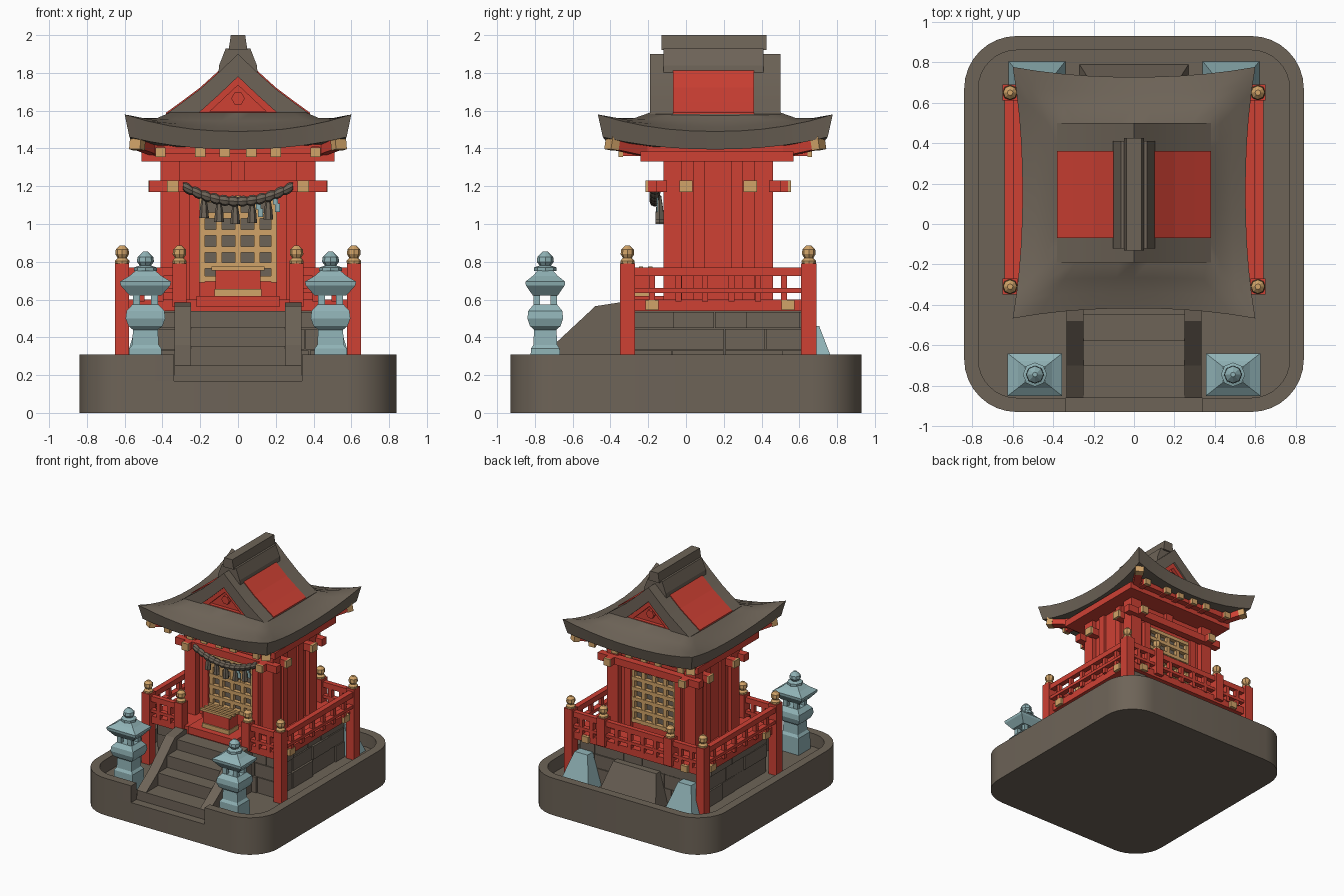
import bpy, bmesh, math, random
from mathutils import Matrix, Vector

if "Cube" in bpy.data.objects:
    bpy.data.objects.remove(bpy.data.objects["Cube"])

random.seed(4)


def material(name, rgb):
    m = bpy.data.materials.new(name)
    m.diffuse_color = (*rgb, 1)
    m.use_nodes = True
    m.node_tree.nodes["Principled BSDF"].inputs["Base Color"].default_value = m.diffuse_color
    return m


STONE = material("brown_stone", (0.155, 0.127, 0.097))
RED = material("red_paint", (0.62, 0.052, 0.034))
GOLD = material("pale_gold", (0.64, 0.37, 0.14))
BLUE = material("blue_stone", (0.28, 0.45, 0.47))


def finish(name, bm, mat, smooth=False):
    bmesh.ops.recalc_face_normals(bm, faces=bm.faces)
    me = bpy.data.meshes.new(name)
    bm.to_mesh(me)
    bm.free()
    me.materials.append(mat)
    ob = bpy.data.objects.new(name, me)
    bpy.context.collection.objects.link(ob)
    if smooth:
        bpy.ops.object.select_all(action='DESELECT')
        ob.select_set(True)
        bpy.context.view_layer.objects.active = ob
        bpy.ops.object.shade_smooth_by_angle(angle=math.radians(30))
    return ob


def boxes(name, mat, items):
    """items: (x0, x1, y0, y1, z0, z1) for each box"""
    bm = bmesh.new()
    for x0, x1, y0, y1, z0, z1 in items:
        mid = Vector((x0 + x1, y0 + y1, z0 + z1)) / 2
        size = (abs(x1 - x0), abs(y1 - y0), z1 - z0, 1)
        bmesh.ops.create_cube(bm, size=1, matrix=Matrix.Translation(mid) @ Matrix.Diagonal(size))
    return finish(name, bm, mat)


def mirror(items):
    return items + [(-b, -a, *r) for a, b, *r in items]


def loft(name, mat, ringsets, smooth=False):
    """ringsets: list of lofts, each a list of rings with equal point counts"""
    bm = bmesh.new()
    for rings in ringsets:
        vs = [[bm.verts.new(p) for p in r] for r in rings]
        n = len(vs[0])
        for a, b in zip(vs, vs[1:]):
            for i in range(n):
                bm.faces.new((a[i], a[(i + 1) % n], b[(i + 1) % n], b[i]))
        bm.faces.new(vs[0][::-1])
        bm.faces.new(vs[-1])
    return finish(name, bm, mat, smooth)


def prism_y(pts, y0, y1):
    return [[(x, y, z) for x, z in pts] for y in (y0, y1)]


def prism_x(pts, x0, x1):
    return [[(x, y, z) for y, z in pts] for x in (x0, x1)]


def rect(cx, cy, hx, hy, z):
    return [(cx - hx, cy - hy, z), (cx + hx, cy - hy, z), (cx + hx, cy + hy, z), (cx - hx, cy + hy, z)]


def lathe(cx, cy, prof, n=8):
    return [[(cx + r * math.cos(2 * math.pi * i / n), cy + r * math.sin(2 * math.pi * i / n), z)
             for i in range(n)] for r, z in prof]


def rounded(hx, hy, r, n=8):
    """rounded rectangle starting at front right, going round counterclockwise"""
    pts = []
    for k, (sx, sy) in enumerate([(1, -1), (1, 1), (-1, 1), (-1, -1)]):
        for i in range(n + 1):
            a = math.radians(-90 + 90 * k + 90 * i / n)
            pts.append((sx * (hx - r) + r * math.cos(a), sy * (hy - r) + r * math.sin(a)))
    return pts


def at(pts, *zs):
    return [[(x, y, z) for x, y in pts] for z in zs]


# Base tray: slab, floor and a rim open at the stairs
outer, inner = rounded(0.84, 0.93, 0.26), rounded(0.77, 0.86, 0.19)
rim = [(0.34, -0.93)] + outer + [(-0.34, -0.93), (-0.34, -0.86)] + inner[::-1] + [(0.34, -0.86)]
loft("base_slab", STONE, [at(outer, 0, 0.17)], True)
loft("base_floor", STONE, [at(inner, 0.16, 0.2)])
loft("base_rim", STONE, [at(rim, 0.17, 0.31)], True)

# Stone platform with irregular courses
blocks = [(-0.53, 0.53, -0.27, 0.62, 0.19, 0.54)]
for z0, z1 in ((0.2, 0.33), (0.335, 0.445), (0.45, 0.535)):
    for s in (-1, 1):
        y = -0.28
        while y < 0.62:
            e = min(y + random.uniform(0.16, 0.32), 0.625)
            o = s * random.uniform(0.54, 0.56)
            blocks.append((min(o, s * 0.4), max(o, s * 0.4), y, e - 0.006, z0, z1))
            y = e
        x = -0.54
        while x < 0.54:
            e = min(x + random.uniform(0.16, 0.32), 0.545)
            o = random.uniform(0.005, 0.02)
            blocks.append((x, e - 0.006, *((-0.28 - o, 0) if s < 0 else (0.3, 0.62 + o)), z0, z1))
            x = e
boxes("stone_platform", STONE, blocks)

# Stairs and sloping side walls
boxes("stone_steps", STONE, [(-0.255, 0.255, y, -0.24, 0.17, z) for y, z in
                             ((-0.86, 0.25), (-0.70, 0.355), (-0.58, 0.455), (-0.45, 0.54))])
cheek = [(-0.86, 0.17), (-0.86, 0.25), (-0.70, 0.36), (-0.48, 0.565), (-0.35, 0.585), (-0.27, 0.55), (-0.27, 0.17)]
loft("stair_walls", STONE, [prism_x(cheek, 0.25, 0.335), prism_x(cheek, -0.335, -0.25)])

# Sloped stones behind the platform
loft("back_stone_slope", STONE, [[rect(0, 0.69, 0.27, 0.10, 0.2), rect(0, 0.64, 0.20, 0.04, 0.46)]])
loft("back_blue_stones", BLUE, [[rect(s * 0.48, 0.72, 0.14, 0.085, 0.2), rect(s * 0.48, 0.67, 0.06, 0.035, 0.46)]
                                for s in (-1, 1)])

# Veranda floor and fence
boxes("veranda_floor", RED, [(-0.61, 0.61, -0.32, 0.66, 0.54, 0.60), (-0.22, 0.22, -0.35, -0.12, 0.56, 0.62)])
posts = [(s * x, y) for s in (-1, 1) for x in (0.613, 0.31) for y in (-0.31, 0.65)]
boxes("fence_posts", RED, [(x - 0.037, x + 0.037, y - 0.04, y + 0.04, 0.2 if abs(x) > 0.5 else 0.56, 0.79)
                           for x, y in posts])
loft("post_finials", GOLD, [lathe(x, y, [(0.036, 0.78), (0.038, 0.805), (0.024, 0.82), (0.036, 0.84),
                                         (0.034, 0.865), (0.014, 0.885)]) for x, y in posts], True)
rails = []
for z0, z1 in ((0.725, 0.77), (0.635, 0.66)):
    rails += mirror([(0.595, 0.64, -0.31, 0.65, z0, z1), (0.31, 0.61, -0.33, -0.29, z0, z1)])
    rails.append((-0.61, 0.61, 0.63, 0.67, z0, z1))
rails += mirror([(0.602, 0.632, y - 0.016, y + 0.016, 0.59, 0.73) for y in (-0.18, -0.04, 0.1, 0.24, 0.38, 0.52)])
rails += mirror([(x - 0.016, x + 0.016, -0.328, -0.292, 0.59, 0.73) for x in (0.41, 0.51)])
rails += mirror([(x - 0.016, x + 0.016, 0.632, 0.668, 0.59, 0.73) for x in (0.06, 0.18, 0.41, 0.51)])
boxes("fence_rails", RED, rails)
boxes("floor_beam_ends", GOLD, mirror([(0.60, 0.635, y - 0.035, y + 0.035, 0.545, 0.598) for y in (-0.18, 0.54)]
                                      + [(0.43, 0.49, 0.65, 0.685, 0.545, 0.598)]))

# Hall: walls, posts, beams
boxes("hall_walls", RED, mirror([(0.2, 0.375, -0.07, 0.41, 0.59, 1.36)]) +
      [(-0.3, 0.3, -0.07, 0.41, 1.14, 1.36), (-0.3, 0.3, -0.07, 0.41, 0.59, 0.70)])
boxes("hall_posts", RED, mirror([(0.31, 0.41, y - 0.05, y + 0.05, 0.59, 1.36) for y in (-0.07, 0.41)] +
                                [(0.205, 0.26, y - 0.03, y + 0.03, 0.59, 1.17) for y in (-0.075, 0.415)] +
                                [(0.36, 0.395, y - 0.03, y + 0.03, 0.59, 1.36) for y in (0.07, 0.27)]) +
      [(-0.035, 0.035, -0.1, 0.44, 1.2, 1.36)])
boxes("tie_beams", RED, mirror([(0.315, 0.375, -0.20, 0.54, 1.17, 1.23)]) +
      [(-0.46, 0.46, y - 0.03, y + 0.03, 1.17, 1.23) for y in (0.0, 0.34)] +
      [(-0.47, 0.47, y - 0.03, y + 0.03, 1.17, 1.23) for y in (-0.13, 0.47)])
boxes("tie_beam_ends", GOLD, mirror([(0.315, 0.375, y - 0.01, y + 0.01, 1.17, 1.23) for y in (-0.205, 0.545)] +
                                    [(0.455, 0.475, y - 0.035, y + 0.035, 1.17, 1.23) for y in (0.0, 0.34)]))
boxes("eave_beams", RED, [(-0.51, 0.51, -0.24, 0.57, 1.33, 1.385), (-0.45, 0.45, -0.3, 0.62, 1.37, 1.42)])

# Lattice doors, front and back
boxes("door_backing", STONE, [(-0.21, 0.21, -0.055, 0.395, 0.69, 1.15)])
bars = []
for y0, y1, cols, zs in ((-0.085, -0.055, (0.1, 0.19), (0.71, 0.78, 0.865, 0.955, 1.045, 1.13)),
                         (0.395, 0.425, (0.1, 0.195), (0.71, 0.80, 0.89, 0.975, 1.06, 1.14))):
    bars += [(x - 0.016, x + 0.016, y0, y1, 0.69, 1.15) for x in (0, *(s * c for s in (-1, 1) for c in cols))]
    bars += [(-0.206, 0.206, y0 - 0.004, y1 + 0.004, z - 0.015, z + 0.015) for z in zs]
boxes("lattice_doors", GOLD, bars)

# Offering box
boxes("offering_box", RED, [(-0.12, 0.12, -0.29, -0.18, 0.65, 0.755)])
boxes("offering_box_trim", GOLD, [(-0.125, 0.125, -0.30, -0.17, 0.62, 0.655)] +
      [(-0.14, 0.14, y, y + 0.022, 0.755, 0.775) for y in (-0.30, -0.25, -0.20)])

# Sacred rope with hanging tassels and paper strips
def sag(x):
    return 1.12 + 0.08 * (x / 0.29) ** 2


rope = []
for i in range(37):
    x = -0.29 + 0.58 * i / 36
    r = 0.021 + 0.008 * (i % 3 != 0)
    rope.append([(x, -0.165 + r * math.cos(k * math.pi / 4), sag(x) + r * math.sin(k * math.pi / 4)) for k in range(8)])
loft("straw_rope", STONE, [rope], True)
loft("rope_tassels", STONE, [lathe(x, -0.14, [(0.026, sag(x) - 0.12), (0.022, sag(x) - 0.07), (0.01, sag(x))], 6)
                             for x in (-0.18, -0.1, -0.015, 0.075, 0.16)])
boxes("paper_strips", BLUE, [(x + d, x + d + 0.026, -0.155, -0.148, sag(x) - h - 0.045, sag(x) - h)
                             for x in (0.11, 0.2) for d, h in ((-0.014, 0.01), (-0.004, 0.05))])

# Rafters with gold ends and corner beams
YC = 0.155
raft_x = (-0.41, -0.2, -0.07, 0.07, 0.2, 0.41)
boxes("rafters", RED, [(x - 0.022, x + 0.022, YC - 0.5, YC + 0.5, 1.36, 1.41) for x in raft_x])
boxes("rafter_ends", GOLD, [(x - 0.027, x + 0.027, YC + s * 0.5 - 0.012, YC + s * 0.5 + 0.012, 1.355, 1.405)
                            for x in raft_x for s in (-1, 1)])


def beam(p, q, w):
    p, q = Vector(p), Vector(q)
    d = (q - p).normalized()
    a = d.cross(Vector((0, 0, 1))).normalized() * w
    b = a.cross(d).normalized() * w
    return [[tuple(c + u * a + v * b) for u, v in ((-1, -1), (1, -1), (1, 1), (-1, 1))] for c in (p, q)]


corners = [(s, t) for s in (-1, 1) for t in (-1, 1)]
loft("corner_beams", RED, [beam((s * 0.34, YC + t * 0.24, 1.36), (s * 0.53, YC + t * 0.54, 1.425), 0.03) for s, t in corners])
loft("corner_beam_ends", GOLD, [beam((s * 0.52, YC + t * 0.525, 1.422), (s * 0.545, YC + t * 0.565, 1.43), 0.034)
                                for s, t in corners])

# Curved lower roof with lifted corners
def eave_ring(hx, hy, z, lift, pull, n=10):
    pts = []
    for k in range(4):
        for i in range(n):
            t = -1 + 2 * i / n
            c = abs(t) ** 2.2
            e = 1 - pull * (1 - c)
            u, v = [(t, -e), (e, t), (-t, e), (-e, -t)][k]
            pts.append((hx * u, YC + hy * v, z + lift * c))
    return pts


loft("lower_roof", STONE, [[eave_ring(*a) for a in (
    (0.40, 0.40, 1.405, 0, 0), (0.575, 0.595, 1.395, 0.065, 0.08), (0.60, 0.622, 1.49, 0.09, 0.08),
    (0.51, 0.52, 1.515, 0.045, 0.05), (0.43, 0.43, 1.545, 0.015, 0.02), (0.36, 0.345, 1.59, 0, 0))]], True)

# Gabled upper roof, ridge along the depth
slope = [(0, 1.90), (0.1, 1.805), (0.2, 1.715), (0.3, 1.64), (0.38, 1.582)]
top = [(-x, z) for x, z in slope[:0:-1]] + slope
under = [(x, z - 0.12) for x, z in top[::-1]]
loft("upper_roof", STONE, [prism_y(top + under, -0.19, 0.50)], True)
loft("gable_panels", RED, [prism_y([(-0.27, 1.55), (0.27, 1.55), (0, 1.79)], -0.14, 0.45)])
loft("gable_frames", RED, [prism_y([(s * 0.235, 1.575), (0, 1.785), (0, 1.735), (s * 0.16, 1.585)], a, a + 0.03)
                           for s in (-1, 1) for a in (-0.175, 0.455)])
boxes("gable_sills", RED, [(-0.23, 0.23, a, a + 0.03, 1.565, 1.595) for a in (-0.175, 0.455)])
disc = [(0.036 * math.cos(k * math.pi / 3), 1.665 + 0.036 * math.sin(k * math.pi / 3)) for k in range(6)]
loft("gable_bosses", RED, [prism_y(disc, a, a + 0.05) for a in (-0.168, 0.428)])
patch = [(0.10, 1.8055)] + slope[2:]
loft("red_roof_panels", RED, [prism_y([(s * x, z + 0.008) for x, z in patch] + [(s * x, z - 0.001) for x, z in patch[::-1]],
                                      -0.07, 0.36) for s in (-1, 1)])
loft("roof_ridge", STONE, [
    prism_y([(-0.105, 1.78), (0.105, 1.78), (0.10, 1.84), (0.065, 1.93), (-0.065, 1.93), (-0.10, 1.84)], -0.12, 0.41),
    prism_y([(-0.05, 1.92), (0.05, 1.92), (0.038, 2.0), (-0.038, 2.0)], -0.13, 0.425)])

# Stone lanterns
LY = -0.745
lamp, pillars = [], []
for x in (-0.49, 0.49):
    lamp.append([rect(x, LY, w, w * 0.9, z) for w, z in ((0.088, 0.19), (0.085, 0.34), (0.07, 0.36), (0.066, 0.44),
                                                          (0.09, 0.46), (0.105, 0.50), (0.10, 0.54), (0.07, 0.573))])
    lamp.append([rect(x, LY, w, w * 0.78, z) for w, z in ((0.085, 0.622), (0.132, 0.675), (0.135, 0.695), (0.085, 0.725),
                                                           (0.05, 0.755))])
    lamp.append(lathe(x, LY, [(0.06, 0.75), (0.06, 0.77), (0.03, 0.78), (0.045, 0.80), (0.042, 0.825), (0.012, 0.855)]))
    pillars += [(x + s * 0.067, x + s * 0.03, LY + t * 0.062, LY + t * 0.028, 0.55, 0.65) for s, t in corners]
loft("lanterns", BLUE, lamp)
boxes("lantern_windows", BLUE, pillars)
